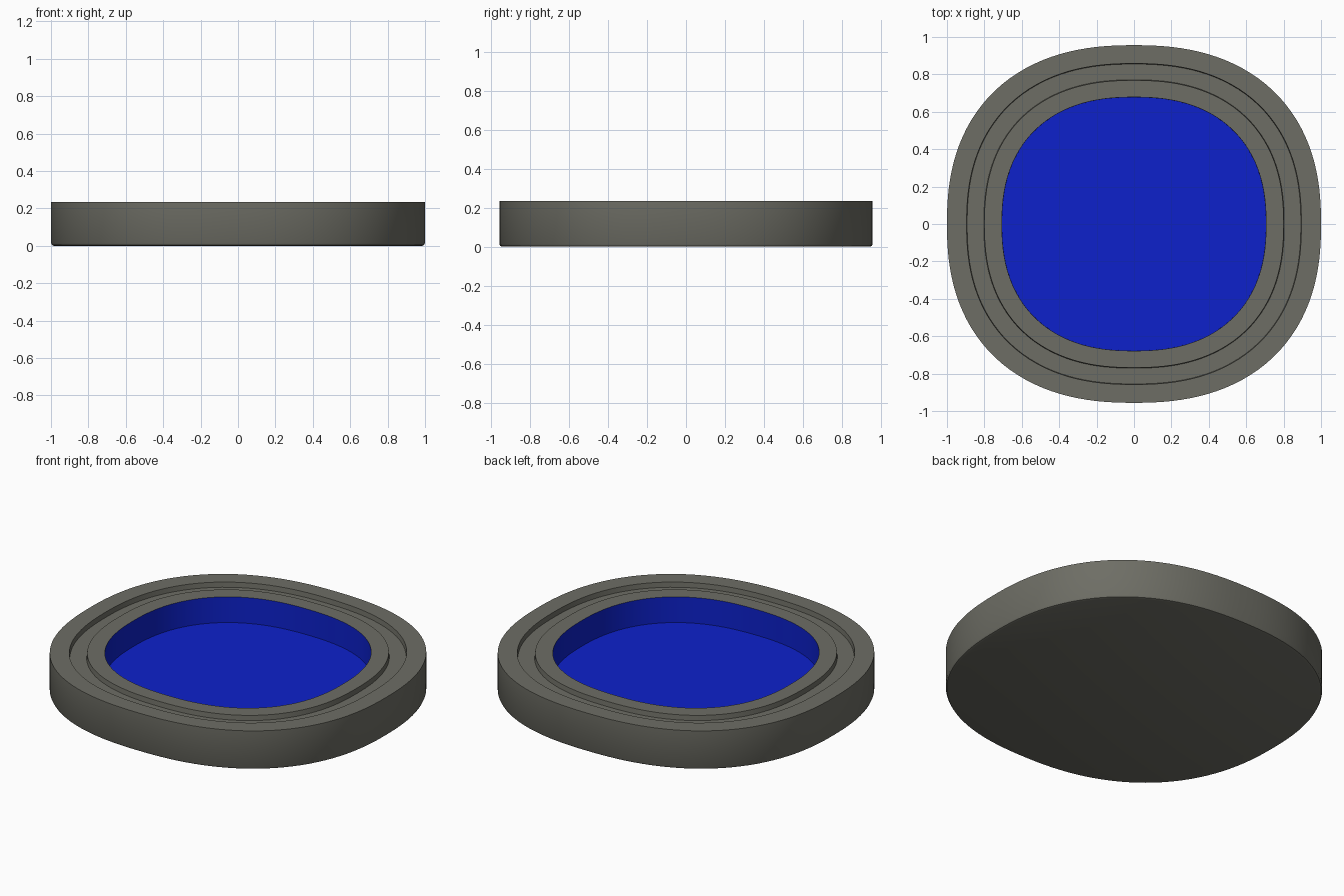
import bpy, bmesh, math

if "Cube" in bpy.data.objects:
    bpy.data.objects.remove(bpy.data.objects["Cube"])

N = 128          # sides of the rounded outline
EXP = 2.35       # squareness of the outline


def material(name, rgb):
    m = bpy.data.materials.new(name)
    m.diffuse_color = (*rgb, 1)
    m.use_nodes = True
    m.node_tree.nodes["Principled BSDF"].inputs["Base Color"].default_value = m.diffuse_color
    return m


stone = material("grey_stone", (0.155, 0.155, 0.130))
blue = material("blue_water", (0.004, 0.015, 0.60))


def ring(bm, rx, ry, z):
    vs = []
    for i in range(N):
        t = 2 * math.pi * i / N
        c, s = math.cos(t), math.sin(t)
        k = (abs(c) ** EXP + abs(s) ** EXP) ** (-1 / EXP)
        vs.append(bm.verts.new((rx * c * k, ry * s * k, z)))
    return vs


def lathe(name, profile, mat, cap_start=False, cap_end=False):
    """Sweep (rx, ry, z) steps into a shell with optional end caps."""
    bm = bmesh.new()
    rings = [ring(bm, *p) for p in profile]
    for a, b in zip(rings, rings[1:]):
        for i in range(N):
            j = (i + 1) % N
            bm.faces.new((a[i], a[j], b[j], b[i]))
    if cap_start:
        bm.faces.new(rings[0][::-1])
    if cap_end:
        bm.faces.new(rings[-1])
    me = bpy.data.meshes.new(name)
    bm.to_mesh(me)
    bm.free()
    ob = bpy.data.objects.new(name, me)
    bpy.context.collection.objects.link(ob)
    me.materials.append(mat)
    bpy.context.view_layer.objects.active = ob
    ob.select_set(True)
    bpy.ops.object.shade_smooth_by_angle(angle=math.radians(30))
    ob.select_set(False)
    return ob


TOP, GROOVE, FLOOR = 0.235, 0.205, 0.08

# stone body: base, outer wall, outer rim, groove, inner rim
lathe("basin_body", [
    (0.985, 0.940, 0.0), (0.995, 0.951, 0.004), (1.0, 0.956, 0.014),
    (1.0, 0.956, TOP), (0.895, 0.858, TOP), (0.892, 0.855, GROOVE),
    (0.803, 0.771, GROOVE), (0.800, 0.768, TOP), (0.706, 0.678, TOP),
], stone, cap_start=True)

# blue pool lining: inner wall and floor
lathe("pool_lining", [
    (0.706, 0.678, TOP), (0.705, 0.677, FLOOR),
], blue, cap_end=True)
